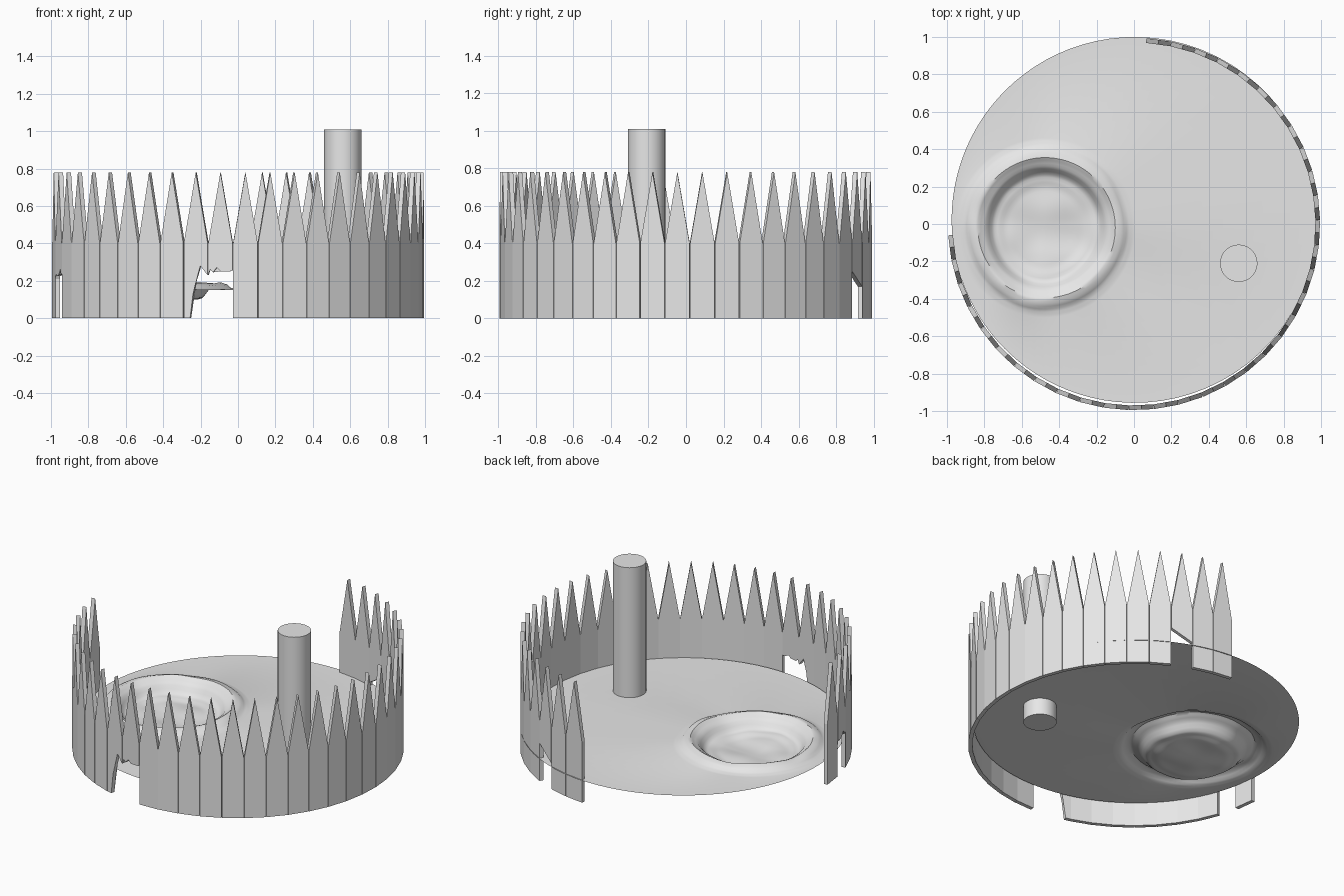
import bpy, bmesh, math
from mathutils import Vector, noise

if "Cube" in bpy.data.objects:
    bpy.data.objects.remove(bpy.data.objects["Cube"])

grey = bpy.data.materials.new("plain_grey")
grey.diffuse_color = (0.8, 0.8, 0.8, 1)
grey.use_nodes = True
grey.node_tree.nodes["Principled BSDF"].inputs["Base Color"].default_value = grey.diffuse_color


def finish(bm, name, smooth=False):
    bmesh.ops.recalc_face_normals(bm, faces=bm.faces)
    mesh = bpy.data.meshes.new(name)
    bm.to_mesh(mesh)
    bm.free()
    obj = bpy.data.objects.new(name, mesh)
    bpy.context.collection.objects.link(obj)
    mesh.materials.append(grey)
    if smooth:
        bpy.ops.object.select_all(action='DESELECT')
        obj.select_set(True)
        bpy.context.view_layer.objects.active = obj
        bpy.ops.object.shade_smooth_by_angle(angle=math.radians(40))
    return obj


# Palisade of pointed planks, some with broken bottoms
W, R_IN, R_OUT = 0.0655, 0.968, 0.993
STEP, FIRST = 7.73, -87.7
SHOULDER, TIP = 0.4, 0.78
JAGGED = [(-W, .23), (-.055, .26), (-.04, .245), (-.02, .27), (0, .25),
          (.015, .265), (.035, .28), (.05, .25), (W, .255)]
BROKEN = {
    -1: JAGGED,
    -2: [(-W, 0), (-.031, 0), (-.015, .13), (0, .2), (.025, .28), (W, .23)],
    -10: [(u, z - .02) for u, z in JAGGED],
    20: [(-W, .25), (W, .17)],
}


def plank(bm, degrees, bottom):
    a = math.radians(degrees)
    radial = Vector((math.cos(a), math.sin(a), 0))
    tangent = Vector((-math.sin(a), math.cos(a), 0))
    outline = bottom + [(W, SHOULDER), (0, TIP), (-W, SHOULDER)]
    rings = [[bm.verts.new(radial * r + tangent * u + Vector((0, 0, z))) for u, z in outline]
             for r in (R_IN, R_OUT)]
    inner, outer = rings
    bm.faces.new(inner[::-1])
    bm.faces.new(outer)
    n = len(outline)
    for i in range(n):
        j = (i + 1) % n
        bm.faces.new((inner[i], inner[j], outer[j], outer[i]))


bm = bmesh.new()
for k in range(-11, 23):
    plank(bm, FIRST + STEP * k, BROKEN.get(k, [(-W, 0), (W, 0)]))
bmesh.ops.triangulate(bm, faces=[f for f in bm.faces if len(f.verts) > 5])
finish(bm, "palisade_fence")

# Round ground sheet with a shallow crater on the left
GROUND_Z = 0.15
DISC_C, DISC_R = Vector((0.003, 0.022)), 0.978
PIT_C = Vector((-0.475, -0.02))
PROFILE = [(0, -.065), (.2, -.06), (.27, -.045), (.34, .02), (.375, .04),
           (.41, .03), (.44, .008), (.48, 0)]


def smoothstep(t):
    return t * t * (3 - 2 * t)


def height(r, p):
    bumps = noise.noise(Vector((p.x * 6, p.y * 6, 1.3)))
    r = r * (1 + 0.06 * noise.noise(Vector((p.x * 3, p.y * 3, 4.0)))) if r < .47 else r
    z = 0
    for (r0, z0), (r1, z1) in zip(PROFILE, PROFILE[1:]):
        if r0 <= r <= r1:
            z = z0 + (z1 - z0) * smoothstep((r - r0) / (r1 - r0))
    return z + 0.014 * bumps * max(0, 1 - (r / .47) ** 4)


bm = bmesh.new()
SEG, RINGS = 96, 32
centre = bm.verts.new((PIT_C.x, PIT_C.y, GROUND_Z + height(0, PIT_C)))
previous = None
for i in range(1, RINGS + 2):
    ring = []
    for s in range(SEG):
        a = 2 * math.pi * s / SEG
        d = Vector((math.cos(a), math.sin(a)))
        if i <= RINGS:
            r = 0.48 * i / RINGS
            p = PIT_C + d * r
            z = height(r, p) if i < RINGS else 0
        else:  # outer edge of the disc along this ray
            o = PIT_C - DISC_C
            b = o.dot(d)
            p = PIT_C + d * (-b + math.sqrt(b * b - o.dot(o) + DISC_R ** 2))
            z = 0
        ring.append(bm.verts.new((p.x, p.y, GROUND_Z + z)))
    for s in range(SEG):
        t = (s + 1) % SEG
        if previous:
            bm.faces.new((previous[s], ring[s], ring[t], previous[t]))
        else:
            bm.faces.new((centre, ring[s], ring[t]))
    previous = ring
ground = finish(bm, "ground_disc", smooth=True)
if ground.data.polygons[-1].normal.z < 0:
    ground.data.flip_normals()

# Standing post
bm = bmesh.new()
bmesh.ops.create_cone(bm, cap_ends=True, segments=32, radius1=0.1, radius2=0.1, depth=0.97)
bmesh.ops.translate(bm, verts=bm.verts, vec=(0.56, -0.21, 0.525))
finish(bm, "post", smooth=True)
